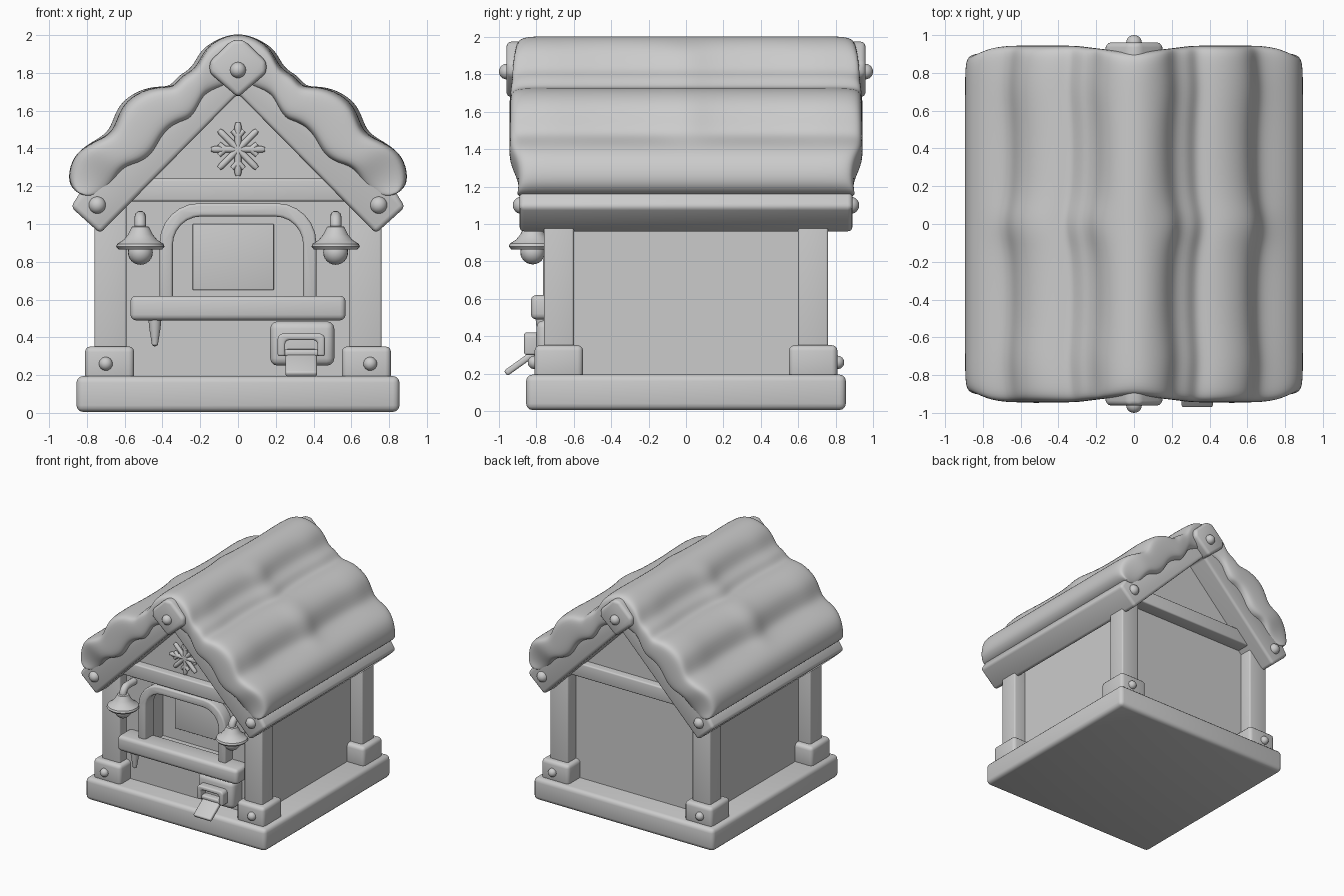
import bpy, bmesh
from math import sin, cos, pi
from mathutils import Matrix, Vector

cube = bpy.data.objects.get("Cube")
if cube:
    bpy.data.objects.remove(cube, do_unlink=True)

GREY = (0.6, 0.6, 0.6, 1)
clay = bpy.data.materials.new("plain_grey")
clay.use_nodes = True
clay.diffuse_color = GREY
shader = clay.node_tree.nodes["Principled BSDF"]
shader.inputs["Base Color"].default_value = GREY


def activate(obj):
    bpy.ops.object.select_all(action="DESELECT")
    obj.select_set(True)
    bpy.context.view_layer.objects.active = obj


def finish(name, bm, bevel=0, subdiv=0):
    bmesh.ops.recalc_face_normals(bm, faces=bm.faces)
    mesh = bpy.data.meshes.new(name)
    bm.to_mesh(mesh)
    bm.free()
    obj = bpy.data.objects.new(name, mesh)
    bpy.context.collection.objects.link(obj)
    mesh.materials.append(clay)
    activate(obj)
    if bevel:
        mod = obj.modifiers.new("Bevel", "BEVEL")
        mod.width, mod.segments, mod.limit_method = bevel, 3, "ANGLE"
        bpy.ops.object.modifier_apply(modifier=mod.name)
    if subdiv:
        mod = obj.modifiers.new("Subdivision", "SUBSURF")
        mod.levels = subdiv
        bpy.ops.object.modifier_apply(modifier=mod.name)
    bpy.ops.object.shade_smooth_by_angle(angle=pi / 5)
    return obj


def prism(name, outline, y0, y1, bevel=0):
    """Extrude an x-z outline along y."""
    bm = bmesh.new()
    face = bm.faces.new([bm.verts.new((x, y0, z)) for x, z in outline])
    out = bmesh.ops.extrude_face_region(bm, geom=[face])
    verts = [v for v in out["geom"] if isinstance(v, bmesh.types.BMVert)]
    bmesh.ops.translate(bm, verts=verts, vec=(0, y1 - y0, 0))
    return finish(name, bm, bevel)


def box(name, x, y, z, bevel=0):
    """Box from low and high limits on each axis."""
    rect = [(x[0], z[0]), (x[1], z[0]), (x[1], z[1]), (x[0], z[1])]
    return prism(name, rect, y[0], y[1], bevel)


def ball(name, centre, radius):
    bm = bmesh.new()
    bmesh.ops.create_uvsphere(bm, u_segments=20, v_segments=12, radius=radius,
                              matrix=Matrix.Translation(centre))
    return finish(name, bm)


def lathe(name, centre, profile):
    bm = bmesh.new()
    verts = [bm.verts.new((r, 0, z)) for r, z in profile]
    edges = [bm.edges.new(pair) for pair in zip(verts, verts[1:])]
    bmesh.ops.spin(bm, geom=verts + edges, cent=(0, 0, 0), axis=(0, 0, 1),
                   angle=2 * pi, steps=28)
    bmesh.ops.remove_doubles(bm, verts=bm.verts, dist=0.0005)
    bmesh.ops.translate(bm, verts=bm.verts, vec=centre)
    return finish(name, bm)


def tube(name, paths, radius, tip=1):
    curve = bpy.data.curves.new(name, "CURVE")
    curve.dimensions = "3D"
    curve.bevel_depth, curve.bevel_resolution = radius, 3
    curve.use_fill_caps = True
    for path in paths:
        spline = curve.splines.new("POLY")
        spline.points.add(len(path) - 1)
        for point, co in zip(spline.points, path):
            point.co = (*co, 1)
        spline.points[-1].radius = tip
    obj = bpy.data.objects.new(name, curve)
    bpy.context.collection.objects.link(obj)
    curve.materials.append(clay)
    activate(obj)
    bpy.ops.object.convert(target="MESH")
    bpy.ops.object.shade_smooth_by_angle(angle=pi / 4)


def mirrored(half):
    """Complete a left half outline that ends on the centre line."""
    return half + [(-x, z) for x, z in reversed(half[:-1])]


def arch(half_width, top, radius, bottom):
    pts = [(-half_width, bottom)]
    for i in range(7):
        a = i / 6 * pi / 2
        pts.append((-half_width + radius * (1 - cos(a)), top - radius * (1 - sin(a))))
    return mirrored(pts + [(0, top)])


# Base, walls with a recessed window, and gable panels
box("base", (-.855, .855), (-.855, .855), (.005, .195), .035)
walls = prism("walls", mirrored([(-.65, .15), (-.65, 1.1), (0, 1.75)]), -.67, .65)
cutter = prism("window_cutter", arch(.36, 1.05, .15, .55), -.9, -.5)
cutter.hide_render = True
activate(walls)
cut = walls.modifiers.new("Window", "BOOLEAN")
cut.operation, cut.solver, cut.object = "DIFFERENCE", "EXACT", cutter
bpy.ops.object.modifier_apply(modifier=cut.name)
bpy.ops.object.shade_flat()
bpy.data.objects.remove(cutter, do_unlink=True)
box("window_panel", (-.24, .19), (-.515, -.49), (.65, 1), .005)
prism("gable_panels", mirrored([(-.58, 1.18), (0, 1.76)]), -.7, .7)

# Corner posts, feet, gable beams and knobs
for side, sx in (("right", -1), ("left", 1)):
    for end, sy in (("front", -1), ("back", 1)):
        tag = f"{end}_{side}"
        span = lambda a, b, s: sorted((a * s, b * s))
        box("post_" + tag, span(.59, .76, sx), span(.6, .76, sy), (.17, 1.15), .012)
        box("foot_" + tag, span(.55, .81, sx), span(.55, .81, sy), (.17, .352), .03)
        ball("foot_knob_" + tag, (sx * .7, sy * .81, .26), .036)
        ball("eave_knob_" + tag, (sx * .745, sy * .88, 1.1), .046)

# Roof boards
prism("roof", mirrored([(-.73, .95), (-.885, 1.09), (-.84, 1.16), (0, 1.97)])
      + [(0, 1.69)], -.89, .89, .025)
for end, sy in (("front", -1), ("back", 1)):
    box("gable_beam_" + end, (-.62, .62), sorted((sy * .6, sy * .765)), (1.12, 1.24), .012)
    diamond = [(-.15, 1.8), (-.15, 1.86), (-.03, 1.975), (.03, 1.975),
               (.15, 1.86), (.15, 1.8), (0, 1.67)]
    prism("ridge_cap_" + end, diamond, sy * .82, sy * .96, .025)
    ball("ridge_knob_" + end, (0, sy * .958, 1.815), .042)

# Snow blanket: paired upper and lower outlines lofted along the ridge
upper = mirrored([(-.87, 1.17), (-.905, 1.24), (-.875, 1.36), (-.79, 1.425), (-.69, 1.465),
                  (-.645, 1.51), (-.61, 1.635), (-.5, 1.71), (-.4, 1.73),
                  (-.33, 1.725), (-.29, 1.79), (-.215, 1.82), (-.175, 1.925),
                  (-.09, 1.99), (0, 2.01)])
lower = mirrored([(-.79, 1.14), (-.70, 1.15), (-.66, 1.2), (-.62, 1.28), (-.57, 1.31),
                  (-.52, 1.32), (-.45, 1.36), (-.41, 1.45), (-.36, 1.51), (-.3, 1.54),
                  (-.25, 1.55), (-.21, 1.62), (-.18, 1.68), (-.1, 1.71), (0, 1.74)])
# Each station: fraction of the length, section scale, sideways ripple
stations = [(1, .6, 0), (.975, .92, 0), (.9, 1, 0), (.75, 1, .012), (.55, 1, -.008),
            (.2, 1, -.005), (.08, 1, .02), (0, 1, .03)]
stations = [(-t, k, w) for t, k, w in stations] + stations[-2::-1]
bm = bmesh.new()
rings = []
for t, k, ripple in stations:
    ring = ([], [])
    for top, low in zip(upper, lower):
        top, low = Vector(top), Vector(low)
        mid = (top + low) / 2
        dist = abs(top.x)
        if .1 < dist < .7:
            top.x += ripple * top.x / dist
        reach = .91 + .035 * min(1, dist * 3) - .05 * max(0, dist - .78) / .12
        for row, p in zip(ring, (top, low)):
            q = mid + (p - mid) * k
            row.append(bm.verts.new((q.x, t * reach, q.y)))
    rings.append(ring)
for ring in (rings[0], rings[-1]):
    for i in range(len(upper) - 1):
        bm.faces.new((ring[0][i], ring[0][i + 1], ring[1][i + 1], ring[1][i]))
loops = [top + low[::-1] for top, low in rings]
for a, b in zip(loops, loops[1:]):
    for i in range(len(a)):
        j = (i + 1) % len(a)
        bm.faces.new((a[i], a[j], b[j], b[i]))
finish("snow", bm, subdiv=2)

# Window frame and counter
frame = arch(.415, 1.11, .21, .58) + arch(.345, 1.04, .15, .58)[::-1]
prism("window_frame", frame, -.765, -.64, .015)
box("counter", (-.57, .57), (-.83, -.64), (.49, .62), .03)
lathe("icicle", (-.44, -.77, 0), [(0, .35), (.016, .36), (.03, .45), (.035, .5), (0, .5)])

# Chute with slot and tongue
box("chute_plate", (.17, .51), (-.8, -.64), (.25, .485), .04)
slot = arch(.125, .42, .03, .3) + arch(.085, .385, .02, .3)[::-1]
rim = prism("chute_rim", slot, -.865, -.78, .012)
rim.location.x = .335
box("chute_sill", (.21, .46), (-.85, -.78), (.3, .335), .012)
tongue = box("chute_tongue", (-.083, .083), (-.11, .11), (-.017, .017), .012)
tongue.location = (.335, -.875, .265)
tongue.rotation_euler.x = .62

# Hanging lamps
for side, x in (("right", -.517), ("left", .517)):
    stem = [(x, -.64, 1.04)]
    for i in range(7):
        a = i / 6 * pi / 2
        stem.append((x, -.765 - .055 * sin(a), .985 + .055 * cos(a)))
    tube("lamp_stem_" + side, [stem + [(x, -.82, .95)]], .03)
    lathe("lamp_shade_" + side, (x, -.82, 0),
          [(0, .995), (.045, .985), (.065, .945), (.09, .915), (.122, .895),
           (.128, .88), (.115, .865), (0, .865)])
    ball("lamp_bulb_" + side, (x, -.82, .85), .066)

# Snowflake on the gable
arms = []
for i in range(8):
    a = i * pi / 4
    at = lambda r, turn=0: (r * sin(a + turn), -.715, 1.395 + r * cos(a + turn))
    arms.append([at(0), at(.1), at(.125), at(.142)])
    if i % 2 == 0:
        arms += [[at(.07), at(.105, s * .3)] for s in (-1, 1)]
tube("snowflake", arms, .018, .7)
